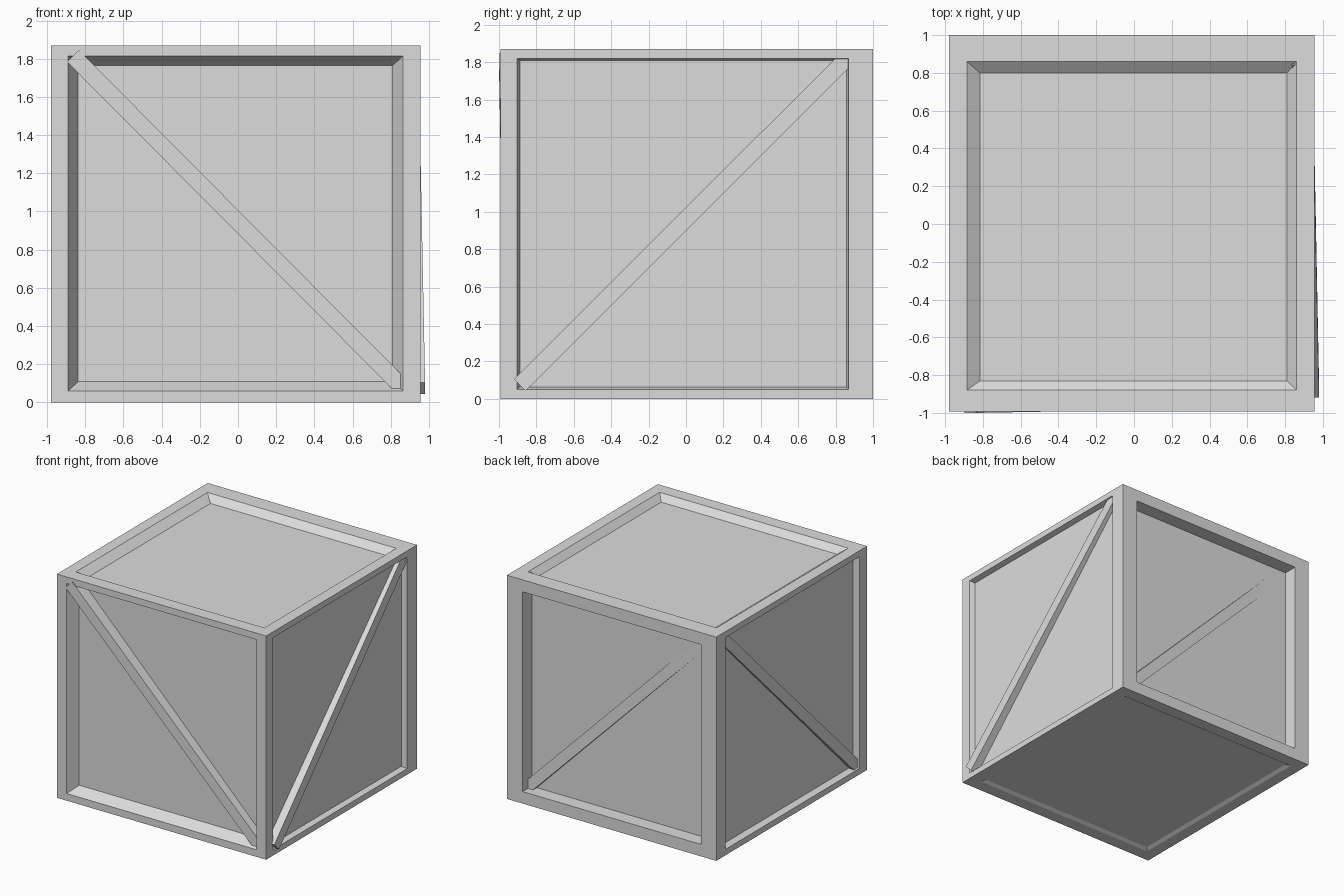
import bpy
import bmesh
from mathutils import Vector, Matrix

if "Cube" in bpy.data.objects:
    bpy.data.objects.remove(bpy.data.objects["Cube"], do_unlink=True)

grey = bpy.data.materials.new("light_grey")
grey.use_nodes = True
COLOR = (0.72, 0.72, 0.72, 1)
grey.diffuse_color = COLOR
grey.node_tree.nodes["Principled BSDF"].inputs["Base Color"].default_value = COLOR

LOW = (-0.98, -0.992, 0.0)
HIGH = (0.955, 1.0, 1.87)


def finish(name, bm):
    """Turn a bmesh into a flat shaded grey object."""
    bmesh.ops.recalc_face_normals(bm, faces=bm.faces)
    mesh = bpy.data.meshes.new(name)
    bm.to_mesh(mesh)
    bm.free()
    mesh.materials.append(grey)
    obj = bpy.data.objects.new(name, mesh)
    bpy.context.collection.objects.link(obj)


def place(axis, w, u, v):
    """Point at w along the axis and u, v along the two other axes."""
    co = [u, v]
    co.insert(axis, w)
    return Vector(co)


def loop(bm, axis, w, rect):
    u0, u1, v0, v1 = rect
    corners = ((u0, v0), (u1, v0), (u1, v1), (u0, v1))
    return [bm.verts.new(place(axis, w, u, v)) for u, v in corners]


def recessed_side(bm, axis, side, opening, inner, depth):
    """One side of the crate: flat rim, recess walls and sunken panel."""
    a, b = [i for i in range(3) if i != axis]
    outer = (LOW[a], HIGH[a], LOW[b], HIGH[b])
    w = HIGH[axis] if side > 0 else LOW[axis]
    loops = [loop(bm, axis, w, outer),
             loop(bm, axis, w, opening),
             loop(bm, axis, w - side * depth, inner)]
    for p, q in zip(loops, loops[1:]):
        for i in range(4):
            j = (i + 1) % 4
            bm.faces.new((p[i], p[j], q[j], q[i]))
    bm.faces.new(loops[-1])


def brace(name, axis, side, start, end, width=0.088, thick=0.11):
    """Diagonal bar; start and end give u, v and the outer surface height."""
    p = place(axis, start[2], *start[:2])
    q = place(axis, end[2], *end[:2])
    along = (q - p).normalized()
    across = place(axis, side, 0, 0).cross(along).normalized()
    out = along.cross(across)
    if out[axis] * side < 0:
        out = -out
    rot = Matrix((along, across, out)).transposed().to_4x4()
    centre = (p + q) / 2 - out * thick / 2
    size = Matrix.Diagonal(((q - p).length, width, thick, 1))
    bm = bmesh.new()
    bmesh.ops.create_cube(bm, size=1, matrix=Matrix.Translation(centre) @ rot @ size)
    finish(name, bm)


# Crate body: front, back, left, right, top and bottom with sunken panels
body = bmesh.new()
recessed_side(body, 1, -1, (-0.89, 0.865, 0.06, 1.815), (-0.838, 0.81, 0.108, 1.765), 0.092)
recessed_side(body, 1, 1, (-0.84, 0.81, 0.10, 1.77), (-0.84, 0.81, 0.10, 1.77), 0.12)
recessed_side(body, 0, 1, (-0.903, 0.87, 0.05, 1.82), (-0.888, 0.857, 0.063, 1.808), 0.045)
recessed_side(body, 0, -1, (-0.89, 0.88, 0.05, 1.82), (-0.87, 0.86, 0.07, 1.8), 0.045)
recessed_side(body, 2, 1, (-0.885, 0.86, -0.88, 0.86), (-0.815, 0.81, -0.83, 0.8), 0.05)
recessed_side(body, 2, -1, (-0.88, 0.855, -0.885, 0.9), (-0.85, 0.825, -0.855, 0.87), 0.015)
bmesh.ops.remove_doubles(body, verts=body.verts, dist=0.0005)
finish("crate_body", body)

# Diagonal braces, each slightly tilted out of its panel
brace("front_brace", 1, -1, (-0.865, 1.815, -1.0), (0.875, 0.065, -0.969))
brace("back_brace", 1, 1, (0.83, 0.095, 0.932), (-0.82, 1.765, 0.878))
brace("left_brace", 0, 1, (-0.888, 0.074, 0.98), (0.875, 1.835, 0.945))
brace("right_brace", 0, -1, (-0.88, 0.07, -0.968), (0.88, 1.82, -0.952))
